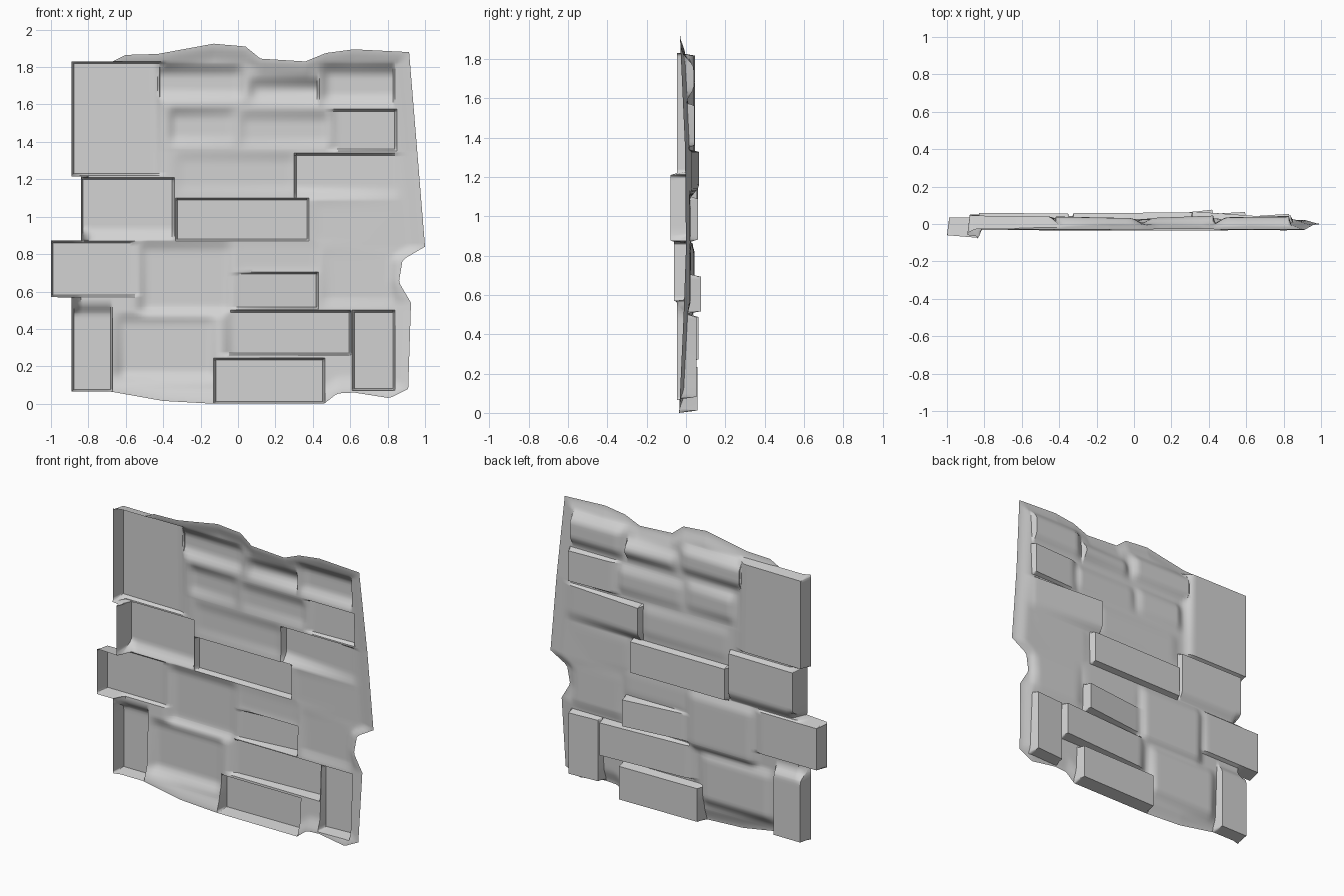
import bpy, bmesh, math

cube = bpy.data.objects.get("Cube")
if cube:
    bpy.data.objects.remove(cube, do_unlink=True)

SHARP, SOFT = 0.012, 0.08


def clamp(t):
    return max(0.0, min(1.0, t))


def ease(t):
    t = clamp(t)
    return t * t * (3 - 2 * t)


def along(points, t):
    """Linear interpolation through a short list of points."""
    for (a, va), (b, vb) in zip(points, points[1:]):
        if t <= b:
            return va + (vb - va) * clamp((t - a) / (b - a))
    return points[-1][1]


# Ragged outline of the panel
RIGHT = [(0, .84), (.03, .84), (.08, .91), (.54, .925), (.65, .86),
         (.77, .88), (.84, 1), (1.88, .915)]
TOP = [(-.89, 1.83), (-.67, 1.83), (-.6, 1.865), (-.43, 1.87), (-.13, 1.925),
       (.04, 1.91), (.12, 1.845), (.36, 1.83), (.47, 1.875), (.62, 1.895), (.915, 1.88)]
BOTTOM = [(-.89, .065), (-.68, .065), (-.4, .015), (-.13, 0), (.46, 0),
          (.53, .055), (.62, .06), (.81, .03), (.91, .08)]
# Depth of the mortar at the rim and at the left end walls
RIM = [(0, -.035), (.5, -.012), (.84, 0), (1.35, -.005), (1.9, -.03)]
END = [(.565, -.045), (.57, -.06), (.872, -.06), (.875, -.08), (1.21, -.08), (1.22, -.045)]


def left_edge(z):
    if .57 <= z <= .872:
        return -1.0
    return -.84 if .872 < z < 1.215 else -.89


# Bricks: x0, x1, z0, z1, depth at left, depth at right, crisp sides
BRICKS = [
    (-.89, -.38, 1.22, 1.83, .045, .04, "LTB"),
    (-.43, .06, 1.60, 1.83, .04, .03, "L"),
    (.03, .435, 1.59, 1.76, .03, .045, "R"),
    (.42, .84, 1.58, 1.83, .035, .04, "R"),
    (-.40, .02, 1.36, 1.60, .035, .025, ""),
    (-.02, .52, 1.35, 1.58, .025, .03, ""),
    (.46, .85, 1.35, 1.575, .028, .045, "RTB"),
    (-.84, -.34, .86, 1.21, .06, .055, "LRT"),
    (-.36, .34, 1.10, 1.36, .025, .03, ""),
    (.30, .90, 1.08, 1.34, .068, .025, "LT"),
    (-.335, .38, .87, 1.10, .058, .062, "LRTB"),
    (.37, .88, .82, 1.12, .025, .02, ""),
    (-1.0, -.50, .57, .872, .035, .035, "LTB"),
    (-.56, .0, .45, .89, .045, .04, ""),
    (-.06, .47, .66, .90, .025, .025, ""),
    (.42, .86, .50, .86, .025, .02, ""),
    (-.08, .43, .505, .705, .02, .078, "RTB"),
    (-.10, .605, .26, .50, .025, .065, "RTB"),
    (-.89, -.67, .065, .55, .05, .05, "LRB"),
    (-.68, -.09, .10, .50, .03, .025, ""),
    (-.13, .465, 0, .245, .05, .058, "LRTB"),
    (.61, .84, .07, .50, .04, .055, "LRTB"),
]


def base_depth(x, z):
    rim = min(along(RIGHT, z) - x, along(TOP, x) - z, z - along(BOTTOM, x))
    mid = along(RIM, z) + .022 * ease(rim / .1)
    end = ease(min(x - left_edge(z), x + .89) / .05)
    return mid * end + along(END, z) * (1 - end)


def depth(x, z):
    base = best = base_depth(x, z)
    for x0, x1, z0, z1, dl, dr, crisp in BRICKS:
        if x0 < x < x1 and z0 < z < z1:
            k = 1.0
            for side, d in zip("LRBT", (x - x0, x1 - x, z - z0, z1 - z)):
                k *= clamp(d / SHARP) if side in crisp else ease(d / SOFT)
            top = dl + (dr - dl) * (x - x0) / (x1 - x0)
            best = max(best, base + (top - base) * k)
    return best


# Grid lines, evenly spaced and doubled at each crisp edge
xs = {round(-1 + .02 * i, 4) for i in range(101)}
zs = {round(.02 * i, 4) for i in range(97)} | {1.925, .568, .874, 1.214, 1.216}
for x0, x1, z0, z1, _, _, crisp in BRICKS:
    for side, lines, e, s in zip("LRBT", (xs, xs, zs, zs), (x0, x1, z0, z1), (1, -1, 1, -1)):
        if side in crisp:
            lines.update({round(e, 4), round(e + s * SHARP, 4)})
xs, zs = sorted(xs), sorted(zs)

# Moulded sheet: the grid is pulled onto the outline and pressed into bricks
bm = bmesh.new()
rows = []
for z in zs:
    row = []
    for x in xs:
        px = max(left_edge(z), min(along(RIGHT, z), x))
        pz = max(along(BOTTOM, px), min(along(TOP, px), z))
        row.append(bm.verts.new((px, depth(px, pz), pz)))
    rows.append(row)
for low, high in zip(rows, rows[1:]):
    for i in range(len(xs) - 1):
        bm.faces.new((low[i], high[i], high[i + 1], low[i + 1]))
bmesh.ops.remove_doubles(bm, verts=bm.verts, dist=.0008)
bmesh.ops.dissolve_degenerate(bm, edges=bm.edges, dist=.0004)
mesh = bpy.data.meshes.new("brick_wall_panel")
bm.to_mesh(mesh)
bm.free()
panel = bpy.data.objects.new("brick_wall_panel", mesh)
bpy.context.collection.objects.link(panel)

# Plain stone colour
stone = bpy.data.materials.new("light_grey_stone")
stone.use_nodes = True
colour = (.65, .65, .65, 1)
stone.diffuse_color = colour
stone.node_tree.nodes["Principled BSDF"].inputs["Base Color"].default_value = colour
mesh.materials.append(stone)

bpy.ops.object.select_all(action="DESELECT")
panel.select_set(True)
bpy.context.view_layer.objects.active = panel
bpy.ops.object.shade_smooth_by_angle(angle=math.radians(40))
